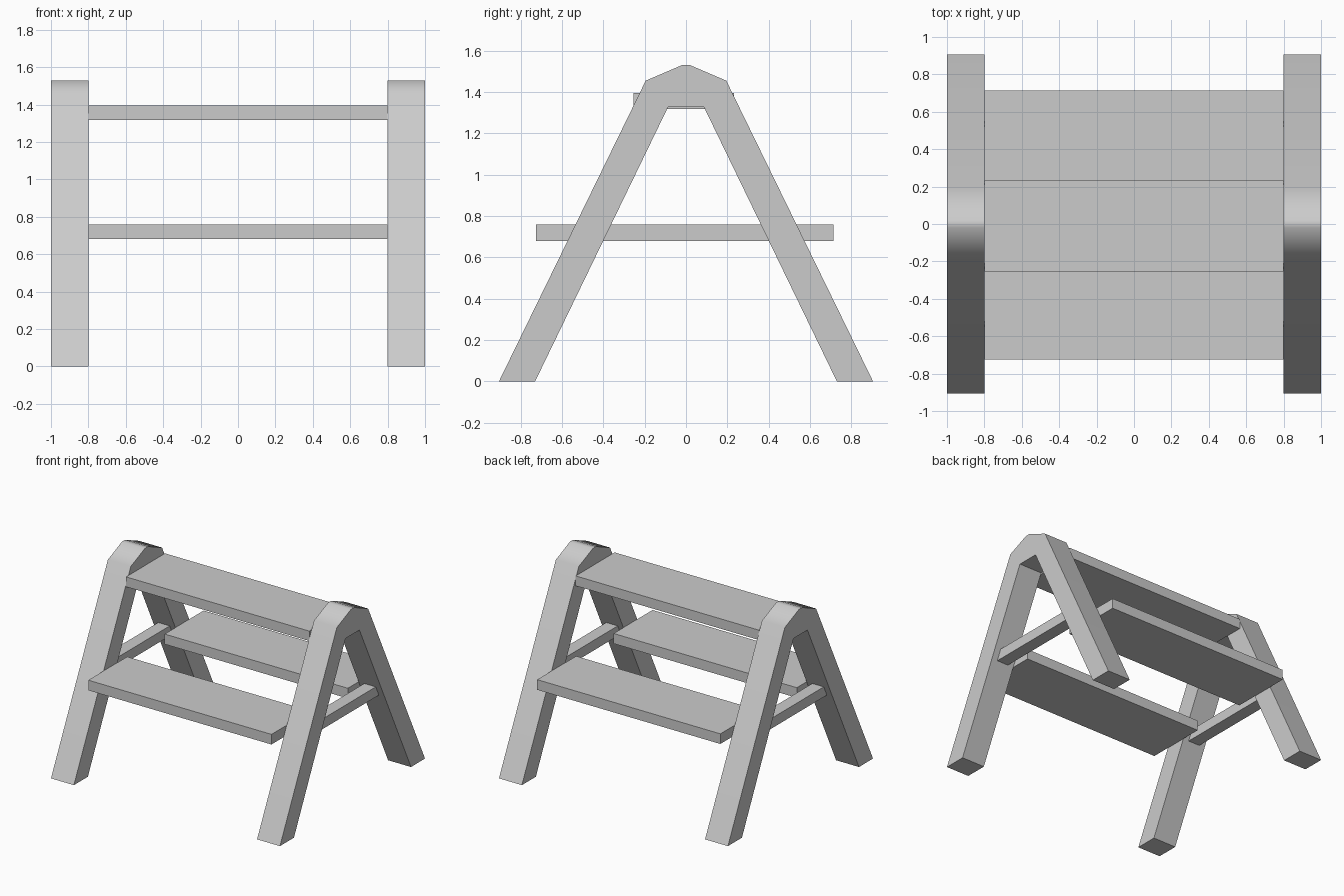
import bpy
import bmesh
import math

cube = bpy.data.objects.get("Cube")
if cube:
    bpy.data.objects.remove(cube, do_unlink=True)

COLOUR = (0.6, 0.6, 0.6, 1.0)
grey = bpy.data.materials.new("plain grey")
grey.use_nodes = True
grey.diffuse_color = COLOUR
grey.node_tree.nodes["Principled BSDF"].inputs["Base Color"].default_value = COLOUR


def make_object(name, bm):
    bmesh.ops.recalc_face_normals(bm, faces=bm.faces)
    mesh = bpy.data.meshes.new(name)
    bm.to_mesh(mesh)
    bm.free()
    mesh.materials.append(grey)
    obj = bpy.data.objects.new(name, mesh)
    bpy.context.collection.objects.link(obj)
    return obj


def box(name, x, y, z):
    """Box spanning the given (low, high) ranges."""
    bm = bmesh.new()
    bmesh.ops.create_cube(bm, size=1)
    for v in bm.verts:
        for i, (low, high) in enumerate((x, y, z)):
            v.co[i] = low if v.co[i] < 0 else high
    return make_object(name, bm)


def a_frame(name, x0, x1):
    """Bent A-shaped leg pair, extruded sideways."""
    outer = [(0.905, 0), (0.195, 1.455), (0.02, 1.53)]
    inner = [(0.087, 1.327), (0.73, 0)]
    half = outer + [(-y, z) for y, z in reversed(outer)]
    profile = half + [(-y, z) for y, z in reversed(inner)] + inner
    bm = bmesh.new()
    face = bm.faces.new([bm.verts.new((x0, y, z)) for y, z in profile])
    side = bmesh.ops.extrude_face_region(bm, geom=[face])["geom"]
    moved = [g for g in side if isinstance(g, bmesh.types.BMVert)]
    bmesh.ops.translate(bm, verts=moved, vec=(x1 - x0, 0, 0))
    obj = make_object(name, bm)
    # Rounded-looking crown, crisp sides
    bpy.ops.object.select_all(action="DESELECT")
    obj.select_set(True)
    bpy.context.view_layer.objects.active = obj
    bpy.ops.object.shade_smooth_by_angle(angle=math.radians(50))
    weighted = obj.modifiers.new("flat_legs", "WEIGHTED_NORMAL")
    weighted.keep_sharp = True


STEP_Z = (0.68, 0.76)
SPAN = (-0.8, 0.8)

# End frames with their inner cross rails
a_frame("right_frame", -1.0, -0.8)
a_frame("left_frame", 0.8, 1.0)
box("right_rail", (-0.95, -0.85), (-0.42, 0.42), STEP_Z)
box("left_rail", (0.85, 0.95), (-0.42, 0.42), STEP_Z)

# Boards between the frames
box("top_board", SPAN, (-0.253, 0.233), (1.317, 1.395))
box("front_step", SPAN, (-0.725, -0.24), STEP_Z)
box("back_step", SPAN, (0.228, 0.714), STEP_Z)
